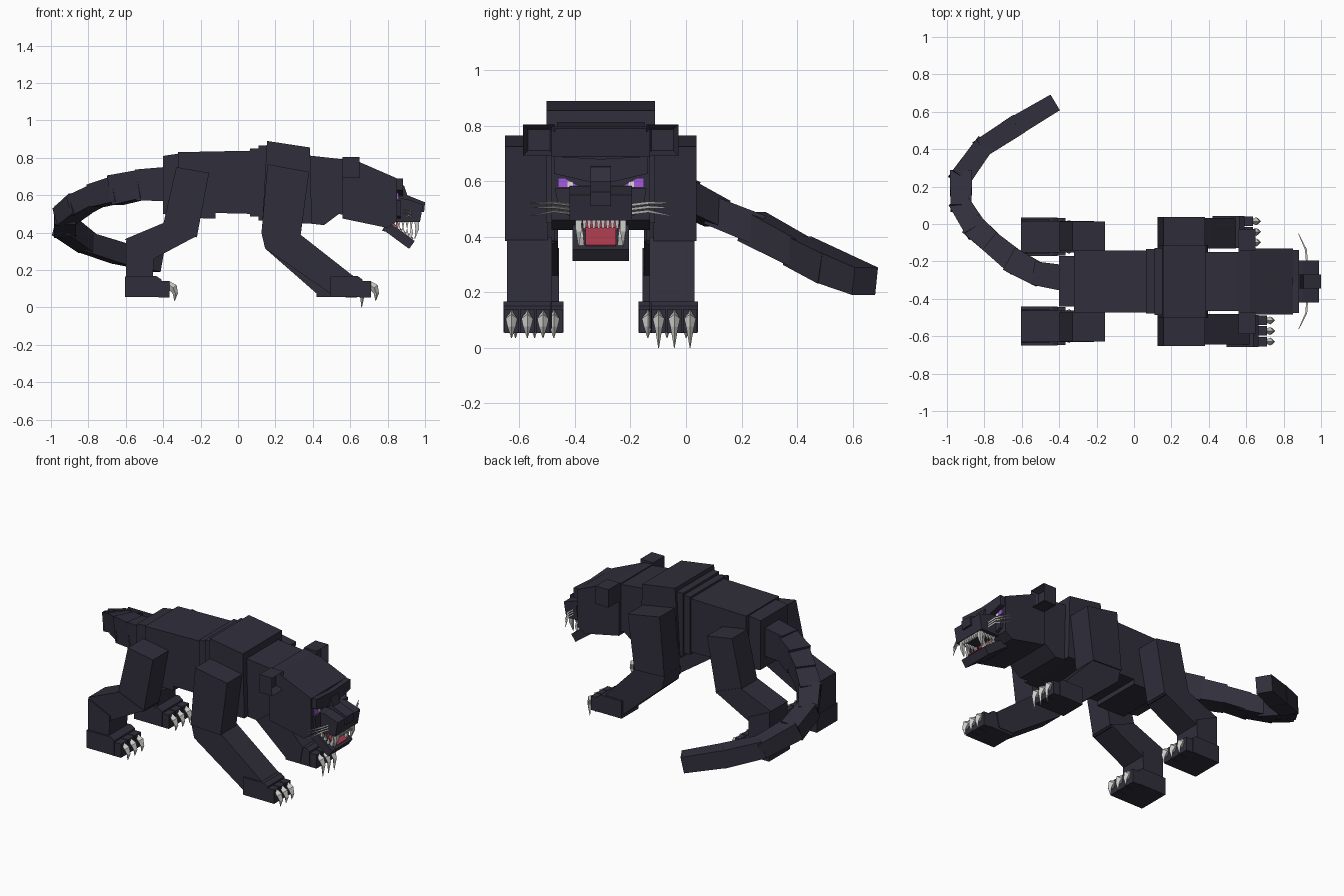
import bpy, bmesh, math
from mathutils import Vector

if "Cube" in bpy.data.objects:
    bpy.data.objects.remove(bpy.data.objects["Cube"])

C = -0.307  # y of the body's mirror plane


def mat(name, rgb):
    m = bpy.data.materials.new(name)
    m.diffuse_color = (*rgb, 1)
    m.use_nodes = True
    m.node_tree.nodes["Principled BSDF"].inputs["Base Color"].default_value = m.diffuse_color
    return m


FUR = mat("dark_fur", (0.030, 0.028, 0.044))
BONE = mat("pale_bone", (0.60, 0.60, 0.58))
EYE = mat("violet_eye", (0.36, 0.10, 0.72))
PUPIL = mat("pale_pupil", (0.75, 0.68, 0.72))
TONGUE = mat("red_tongue", (0.42, 0.045, 0.08))


def finish(name, bm, material):
    bmesh.ops.recalc_face_normals(bm, faces=bm.faces)
    me = bpy.data.meshes.new(name)
    bm.to_mesh(me)
    bm.free()
    me.materials.append(material)
    ob = bpy.data.objects.new(name, me)
    bpy.context.collection.objects.link(ob)
    return ob


def extrude(name, pts, vec, material):
    """Extrude a closed polygon along a vector."""
    bm = bmesh.new()
    f = bm.faces.new([bm.verts.new(p) for p in pts])
    g = bmesh.ops.extrude_face_region(bm, geom=[f], use_keep_orig=True)
    bmesh.ops.translate(bm, vec=vec,
                        verts=[v for v in g["geom"] if isinstance(v, bmesh.types.BMVert)])
    return finish(name, bm, material)


def slab(name, xz, y0, y1, material=FUR):
    """Side profile extruded across y."""
    return extrude(name, [(x, y0, z) for x, z in xz], (0, y1 - y0, 0), material)


def box(name, x0, x1, y0, y1, z0, z1, material=FUR):
    return slab(name, [(x0, z0), (x1, z0), (x1, z1), (x0, z1)], y0, y1, material)


def face_pair(name, dyz, x0, x1, material):
    """Front-facing profile, mirrored to both sides of the face."""
    for s, side in ((-1, "right"), (1, "left")):
        extrude(f"{side}_{name}", [(x0, C + s * d, z) for d, z in dyz], (x1 - x0, 0, 0), material)


def loft(name, path, sizes, material, sides=4, turn=math.pi / 4):
    """Tapered tube along a path; sizes are (half width, half height)."""
    bm = bmesh.new()
    path = [Vector(p) for p in path]
    rings = []
    for i, p in enumerate(path):
        d = (path[min(i + 1, len(path) - 1)] - path[max(i - 1, 0)]).normalized()
        ref = Vector((0, 0, 1)) if abs(d.z) < 0.8 else Vector((1, 0, 0))
        u = d.cross(ref).normalized()
        v = u.cross(d)
        k = 1 / math.cos(math.pi / sides)
        rings.append([bm.verts.new(p + k * (u * sizes[i][0] * math.cos(a) + v * sizes[i][1] * math.sin(a)))
                      for a in (turn + 2 * math.pi * j / sides for j in range(sides))])
    for a, b in zip(rings, rings[1:]):
        for j in range(sides):
            bm.faces.new((a[j], a[(j + 1) % sides], b[(j + 1) % sides], b[j]))
    bm.faces.new(rings[0])
    bm.faces.new(rings[-1])
    return finish(name, bm, material)


# Torso: overlapping slabs from rump to neck
slab("rump", [(-0.40, 0.50), (-0.40, 0.81), (-0.30, 0.825), (-0.30, 0.48)], C - 0.135, C + 0.135)
slab("belly", [(-0.32, 0.48), (-0.32, 0.83), (0.08, 0.838), (0.08, 0.50), (-0.12, 0.505), (-0.12, 0.475)],
     C - 0.165, C + 0.165)
box("rear_rib", 0.065, 0.115, C - 0.172, C + 0.172, 0.485, 0.85)
box("front_rib", 0.11, 0.17, C - 0.18, C + 0.18, 0.465, 0.865)
slab("shoulders", [(0.13, 0.45), (0.155, 0.89), (0.385, 0.855), (0.395, 0.45)], C - 0.195, C + 0.195)
slab("neck", [(0.37, 0.45), (0.37, 0.813), (0.58, 0.79), (0.58, 0.49), (0.54, 0.50), (0.46, 0.44)],
     C - 0.158, C + 0.158)

# Head, brow and muzzle
slab("head", [(0.56, 0.475), (0.56, 0.798), (0.62, 0.79), (0.85, 0.69), (0.85, 0.46), (0.80, 0.425)],
     C - 0.177, C + 0.177)
face_pair("brow", [(0.0, 0.68), (0.168, 0.69), (0.168, 0.627), (0.03, 0.595), (0.0, 0.595)], 0.84, 0.882, FUR)
slab("muzzle", [(0.83, 0.585), (0.90, 0.58), (0.99, 0.55), (0.973, 0.458), (0.83, 0.458)], C - 0.112, C + 0.112)
slab("nose_bridge", [(0.84, 0.655), (0.888, 0.652), (0.905, 0.60), (1.0, 0.562), (0.995, 0.51), (0.84, 0.51)],
     C - 0.037, C + 0.037)
slab("jaw", [(0.77, 0.41), (0.80, 0.462), (0.945, 0.355), (0.915, 0.313), (0.79, 0.405)], C - 0.102, C + 0.102)
slab("tongue", [(0.81, 0.457), (0.935, 0.366), (0.938, 0.371), (0.815, 0.463)], C - 0.055, C + 0.055, TONGUE)
box("throat", 0.845, 0.854, C - 0.06, C + 0.06, 0.41, 0.46, TONGUE)
face_pair("eye", [(0.07, 0.578), (0.155, 0.578), (0.155, 0.612), (0.13, 0.612)], 0.848, 0.857, EYE)
face_pair("cheek", [(0.10, 0.575), (0.165, 0.575), (0.15, 0.49), (0.10, 0.47)], 0.84, 0.868, FUR)
face_pair("pupil", [(0.10, 0.58), (0.12, 0.58), (0.12, 0.60), (0.10, 0.60)], 0.855, 0.860, PUPIL)

# Ears with a hollow front, fangs, teeth and whiskers
for s, side in ((-1, "right"), (1, "left")):
    ear = box(f"{side}_ear", 0.56, 0.65, C + s * 0.165, C + s * 0.28, 0.692, 0.805)
    bm = bmesh.new()
    bm.from_mesh(ear.data)
    bm.faces.ensure_lookup_table()
    front = max(bm.faces, key=lambda f: f.calc_center_median().x)
    bmesh.ops.inset_region(bm, faces=[front], thickness=0.026)
    bmesh.ops.translate(bm, verts=front.verts, vec=(-0.04, 0, 0))
    bm.to_mesh(ear.data)
    bm.free()

    y = C + s * 0.08
    loft(f"{side}_upper_fang", [(0.955, y, 0.465), (0.958, y, 0.42), (0.945, y, 0.365)],
         [(0.012, 0.012), (0.010, 0.010), (0.001, 0.001)], BONE)
    loft(f"{side}_lower_fang", [(0.915, y - s * 0.01, 0.365), (0.928, y - s * 0.01, 0.40), (0.925, y - s * 0.01, 0.445)],
         [(0.010, 0.010), (0.008, 0.008), (0.001, 0.001)], BONE)
    for i in range(4):
        x = 0.86 + 0.022 * i
        loft(f"{side}_upper_tooth_{i}", [(x, y, 0.462), (x, y, 0.425)], [(0.009, 0.009), (0.001, 0.001)], BONE)
        zl = 0.452 - 0.73 * (x - 0.82) - 0.005
        if i < 3:
            loft(f"{side}_lower_tooth_{i}", [(x, y, zl), (x, y, zl + 0.035)],
                 [(0.009, 0.009), (0.001, 0.001)], BONE)
        yi = C + s * (0.008 + 0.017 * i)
        loft(f"{side}_incisor_{i}", [(0.962, yi, 0.465), (0.962, yi, 0.430)],
             [(0.008, 0.008), (0.004, 0.004)], BONE)
    for i, (z0, z1) in enumerate(((0.515, 0.522), (0.50, 0.505), (0.485, 0.475))):
        loft(f"{side}_whisker_{i}",
             [(0.925, C + s * 0.105, z0), (0.92, C + s * 0.17, z0 + 0.008), (0.88, C + s * 0.255, z1)],
             [(0.003, 0.003), (0.003, 0.003), (0.001, 0.001)], BONE, 3)


def paw(name, x0, x1, y0, y1, drop=0.0):
    """Paw pad, three toes and three hooked claws."""
    slab(f"{name}_pad", [(x0, 0.055), (x0, 0.165), (x1 - 0.07, 0.167), (x1 - 0.045, 0.15), (x1 - 0.045, 0.055)],
         y0, y1)
    w = (y1 - y0) / 3
    for i in range(3):
        a = y0 + w * i + 0.003
        box(f"{name}_toe_{i}", x1 - 0.06, x1, a, a + w - 0.006, 0.053, 0.14)
        m = a + w / 2 - 0.003
        loft(f"{name}_claw_{i}", [(x1 - 0.01, m, 0.125), (x1 + 0.018, m, 0.105), (x1 + 0.03, m, 0.075),
                                  (x1 + 0.026, m, 0.035 - drop)],
             [(0.006, 0.012), (0.015, 0.017), (0.010, 0.010), (0.001, 0.001)], BONE, 4, 0)


for side, s, reach in (("right", -1, 0.0), ("left", 1, -0.075)):
    def span(d0, d1):
        return sorted((C + s * d0, C + s * d1))

    # Front leg
    slab(f"{side}_front_upper_leg", [(0.158, 0.765), (0.38, 0.725), (0.335, 0.385), (0.125, 0.395)],
         *span(0.19, 0.345))
    slab(f"{side}_front_lower_leg", [(0.125, 0.40), (0.32, 0.40), (0.62 + reach, 0.165), (0.60 + reach, 0.07),
                                     (0.50 + reach, 0.07), (0.145, 0.315)], *span(0.175, 0.338))
    paw(f"{side}_front", 0.495 + reach, 0.71 + reach, *span(0.18, 0.35), 0.035 if s > 0 else 0)

    # Hind leg
    slab(f"{side}_thigh", [(-0.33, 0.75), (-0.155, 0.72), (-0.22, 0.375), (-0.41, 0.40)], *span(0.165, 0.32))
    slab(f"{side}_shin", [(-0.39, 0.455), (-0.215, 0.385), (-0.46, 0.255), (-0.605, 0.365)], *span(0.155, 0.323))
    slab(f"{side}_hind_ankle", [(-0.60, 0.36), (-0.45, 0.29), (-0.455, 0.15), (-0.60, 0.15)], *span(0.15, 0.33))
    paw(f"{side}_hind", -0.605, -0.365, *span(0.135, 0.342))

# Tail: overlapping square segments curling to the left
TAIL = [(-0.37, -0.29, 0.66), (-0.52, -0.265, 0.655), (-0.64, -0.20, 0.63), (-0.75, -0.11, 0.60),
        (-0.85, -0.02, 0.55), (-0.925, 0.10, 0.49), (-0.925, 0.25, 0.43), (-0.81, 0.41, 0.345),
        (-0.64, 0.52, 0.29), (-0.43, 0.645, 0.24)]
for i, (a, b) in enumerate(zip(TAIL, TAIL[1:])):
    a, b = Vector(a), Vector(b)
    d = (b - a).normalized() * (0.018 if i < 8 else 0)
    w, h = 0.07 - 0.002 * i, 0.092 - 0.012 * min(i, 3)
    loft(f"tail_segment_{i}", [a - d, b + d], [(w * 0.92, h * 0.95), (w, h)] if i % 2 else [(w, h), (w * 0.9, h * 0.9)],
         FUR)
